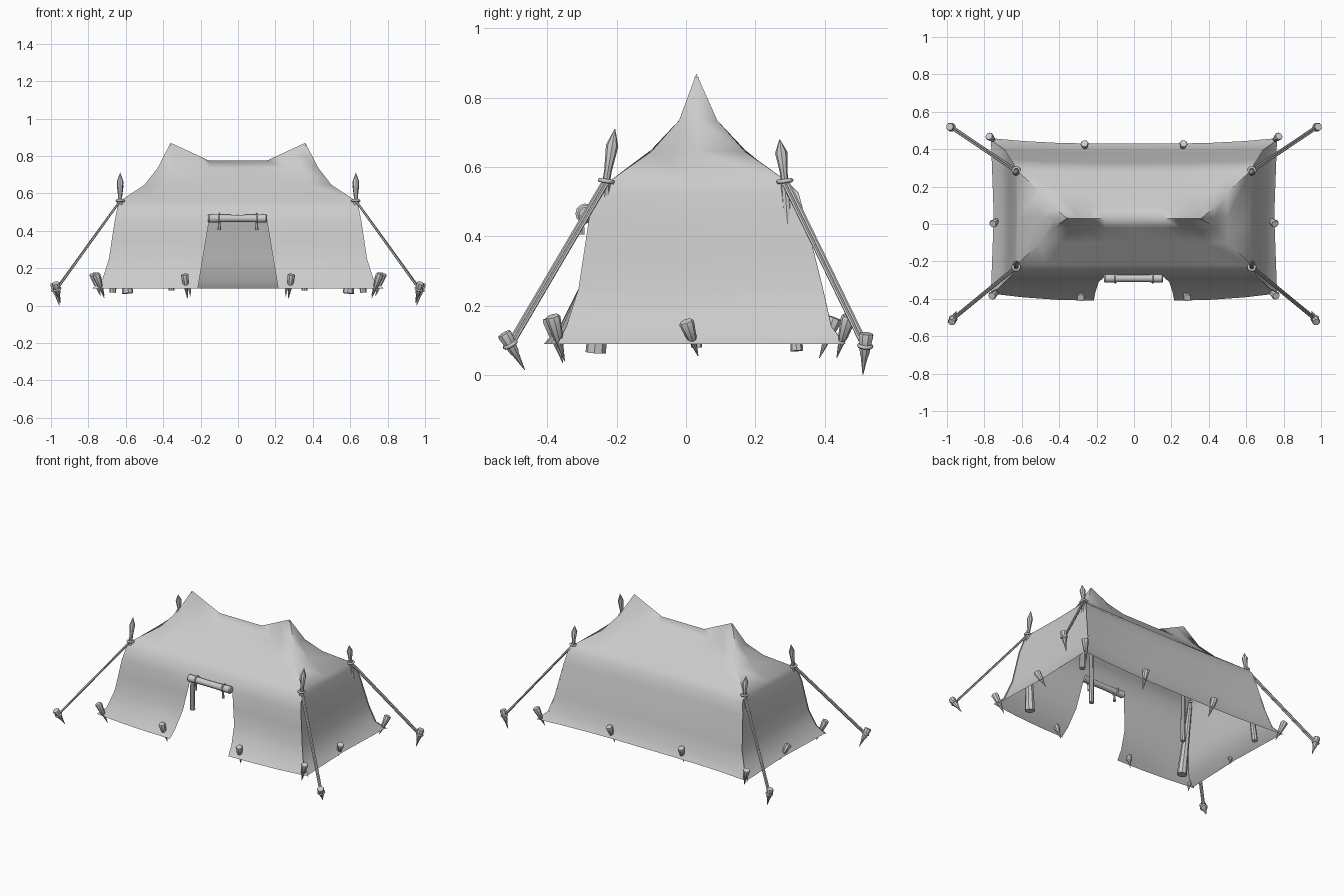
import bpy, bmesh, math
from mathutils import Vector

cube = bpy.data.objects.get("Cube")
if cube:
    bpy.data.objects.remove(cube, do_unlink=True)

grey = bpy.data.materials.new("canvas_grey")
grey.use_nodes = True
COLOUR = (0.6, 0.6, 0.6, 1)
grey.diffuse_color = COLOUR
grey.node_tree.nodes["Principled BSDF"].inputs["Base Color"].default_value = COLOUR


def finish(name, bm, angle=40):
    """Turn a bmesh into a smooth shaded object."""
    bmesh.ops.recalc_face_normals(bm, faces=bm.faces)
    mesh = bpy.data.meshes.new(name)
    bm.to_mesh(mesh)
    bm.free()
    mesh.materials.append(grey)
    obj = bpy.data.objects.new(name, mesh)
    bpy.context.collection.objects.link(obj)
    bpy.ops.object.select_all(action="DESELECT")
    obj.select_set(True)
    bpy.context.view_layer.objects.active = obj
    bpy.ops.object.shade_smooth_by_angle(angle=math.radians(angle))
    return obj


def lathe(name, start, end, profile, sides=8):
    """Sweep (fraction, radius) pairs along the line from start to end."""
    start, end = Vector(start), Vector(end)
    turn = (end - start).to_track_quat("Z", "Y")
    bm = bmesh.new()
    loops = []
    for f, r in profile:
        loops.append([bm.verts.new(start.lerp(end, f) + turn @ Vector(
            (r * math.cos(math.tau * i / sides), r * math.sin(math.tau * i / sides), 0)))
            for i in range(sides)])
    for a, b in zip(loops, loops[1:]):
        for i in range(sides):
            j = (i + 1) % sides
            bm.faces.new((a[i], a[j], b[j], b[i]))
    bm.faces.new(loops[0])
    bm.faces.new(loops[-1])
    return finish(name, bm)


def ring(name, centre, axis, major, minor):
    """Small torus wrapped around a pole or roll."""
    bpy.ops.mesh.primitive_torus_add(
        location=centre, major_radius=major, minor_radius=minor,
        major_segments=12, minor_segments=6,
        rotation=Vector(axis).to_track_quat("Z", "Y").to_euler())
    obj = bpy.context.object
    obj.name = name
    obj.data.materials.append(grey)
    bpy.ops.object.shade_smooth()


# Canvas: rings from ridge to hem
# half width, front y, back y, corner z, middle z, front pinch, other pinch
RINGS = [
    (.36, .03, .03, .87, .775, 0, 0),
    (.43, -.02, .09, .735, .735, 0, 0),
    (.50, -.10, .17, .645, .65, 0, 0),
    (.63, -.22, .29, .56, .56, 0, .01),
    (.645, -.255, .325, .525, .52, 0, .015),
    (.66, -.28, .345, .45, .45, 0, .015),
    (.675, -.295, .37, .35, .35, 0, .015),
    (.69, -.31, .395, .25, .25, 0, .015),
    (.725, -.345, .42, .14, .14, -.02, .02),
    (.78, -.37, .46, .09, .09, -.04, .03),
]
DOOR_TOP = 5
STEPS = (-4, -3, -2, -1, 0, 1, 2, 3, 4)    # outer steps are wall, inner are doorway
SIDE = (-.5, 0, .5)


def column_x(step, half, z):
    door = .155 + .06 * max(0, (.45 - z) / .36)
    t = max(0, (abs(step) - 1) / 3)
    return math.copysign(door + (half - door) * t, step) if step else 0


bm = bmesh.new()
loops = []
for half, yf, yb, zc, zm, pinch_f, pinch in RINGS:
    loop = []
    for side, steps in ((0, STEPS), (1, STEPS[::-1])):
        for s in steps:
            t = max(0, (abs(s) - 1) / 3)
            y = yb - pinch * (1 - t * t) if side else yf + pinch_f * (1 - t * t)
            z = zm + (zc - zm) * t
            loop.append(bm.verts.new((column_x(s, half, zc), y, z)))
        sign = -1 if side else 1
        for v in SIDE:
            y = (yf + yb) / 2 + sign * v * (yb - yf)
            x = half - pinch * (1 - v * v * 2)
            loop.append(bm.verts.new((sign * x, y, zc)))
    loops.append(loop)
count = len(loops[0])
for k in range(len(loops) - 1):
    a, b = loops[k], loops[k + 1]
    for i in range(count):
        if k >= DOOR_TOP and 3 <= i <= 4:   # doorway
            continue
        j = (i + 1) % count
        bm.faces.new((a[i], b[i], b[j], a[j]))
bmesh.ops.remove_doubles(bm, verts=bm.verts, dist=.0005)
bmesh.ops.dissolve_degenerate(bm, dist=.0005, edges=bm.edges)
finish("tent_canvas", bm, 75)

# Rolled door flap with two ties
bpy_roll = [(0, .018), (.02, .024), (.25, .021), (.5, .02), (.75, .021), (.98, .024), (1, .018)]
lathe("door_roll", (-.16, -.29, .466), (.155, -.29, .466), bpy_roll, 10)
for x in (-.1, .1):
    ring("door_tie", (x, -.29, .466), (1, 0, 0), .024, .005)
    lathe("door_tie_tail", (x, -.3, .45), (x, -.3, .405), [(0, .006), (1, .009)], 6)

PEG = [(0, .001), (.45, .011), (.5, .014), (.95, .022), (1, .019)]

for sx, label in ((-1, "right"), (1, "left")):
    # Ridge pole
    lathe("ridge_pole_" + label, (sx * .355, .03, .08), (sx * .36, .03, .86),
          [(0, .016), (1, .006)])
    for end, foot, foot_r, neck, tip, peg_top, peg_tip in (
            ("front", (.59, -.26, .065), .03, (.63, -.23, .56), (.63, -.205, .71),
             (.975, -.525, .12), (.95, -.465, .015)),
            ("back", (.67, .32, .07), .018, (.63, .285, .56), (.63, .27, .68),
             (.985, .52, .12), (.955, .51, 0))):
        tag = end + "_" + label
        flip = Vector((sx, 1, 1))
        foot, neck, tip, peg_top, peg_tip = (
            Vector(p) * flip for p in (foot, neck, tip, peg_top, peg_tip))
        # Corner pole, pointed finial and rope collar
        lathe("corner_pole_" + tag, foot, neck, [(0, foot_r), (1, .012)])
        lathe("pole_finial_" + tag, neck, tip,
              [(0, .011), (.2, .011), (.68, .018), (1, .001)])
        ring("rope_collar_" + tag, neck, tip - neck, .018, .007)
        # Twin stranded guy rope and its peg
        hitch = peg_top.lerp(peg_tip, .3)
        for off in (-.006, .006):
            shift = Vector((0, off, 0))
            lathe("guy_rope_" + tag, neck + shift, hitch + shift, [(0, .006), (1, .006)], 6)
        ring("peg_hitch_" + tag, hitch, peg_top - peg_tip, .018, .006)
        lathe("guy_peg_" + tag, peg_tip, peg_top, PEG)
    # Hem pegs, leaning outward
    for name, top, tip in (
            ("front_corner", (.76, -.385, .17), (.715, -.35, .04)),
            ("back_corner", (.775, .47, .17), (.735, .435, .05)),
            ("front_door", (.285, -.395, .165), (.27, -.355, .035)),
            ("back_middle", (.265, .43, .165), (.255, .385, .05)),
            ("side", (.755, .0, .155), (.715, .035, .055))):
        flip = Vector((sx, 1, 1))
        lathe("hem_peg_" + name + "_" + label, Vector(tip) * flip, Vector(top) * flip, PEG)
